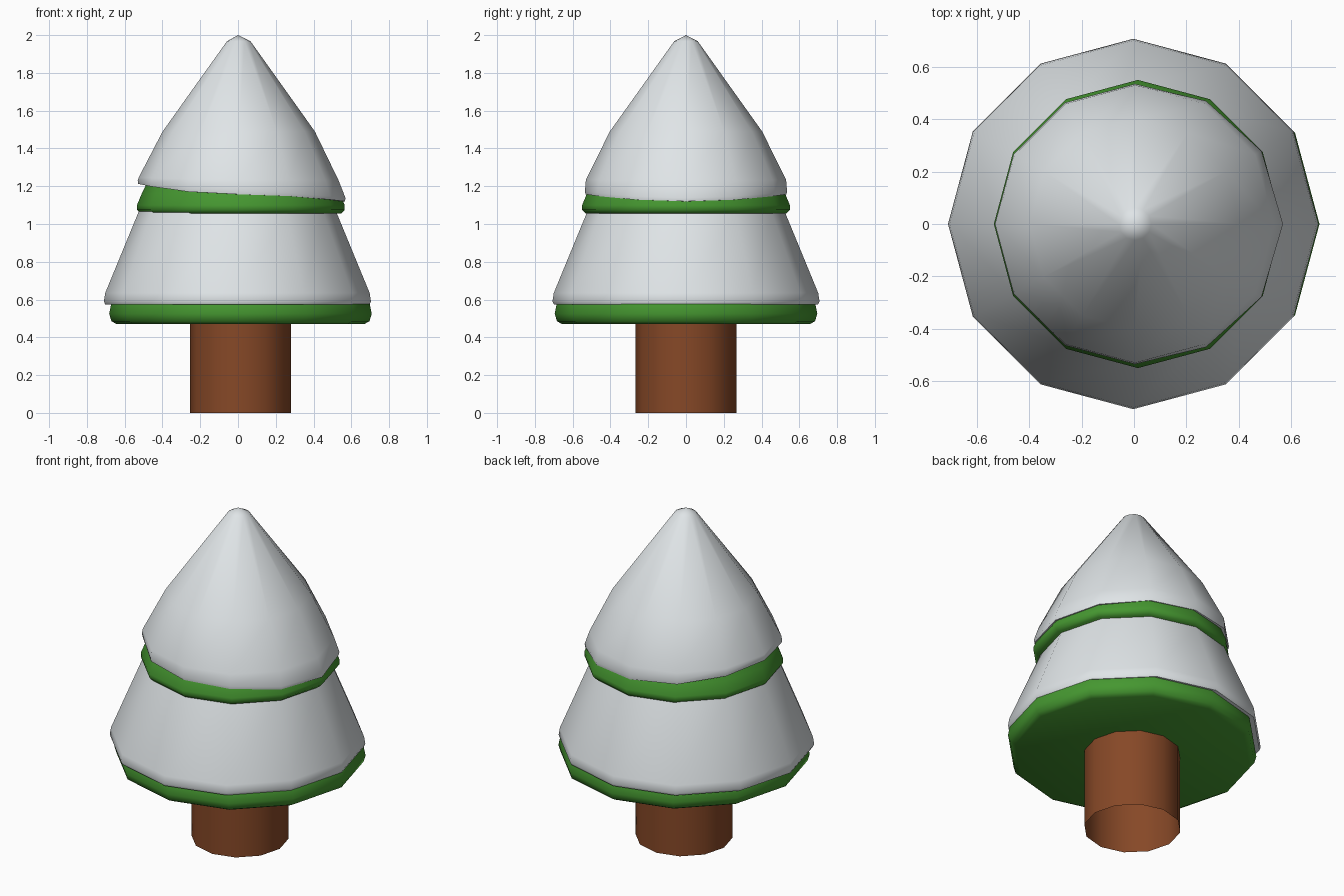
import bpy, bmesh, math

if "Cube" in bpy.data.objects:
    bpy.data.objects.remove(bpy.data.objects["Cube"])

SIDES = 12


def material(name, rgb):
    m = bpy.data.materials.new(name)
    m.diffuse_color = (*rgb, 1)
    m.use_nodes = True
    m.node_tree.nodes["Principled BSDF"].inputs["Base Color"].default_value = m.diffuse_color
    return m


snow = material("snow white", (0.76, 0.80, 0.82))
green = material("pine green", (0.06, 0.31, 0.03))
brown = material("bark brown", (0.24, 0.065, 0.02))


def lathe(name, profile, mat, cx, warp=None, cap_bottom=False):
    """Spin (radius, z) points, listed bottom to top, into a 12-sided part.
    warp(ring_index, angle) gives an (extra radius, extra z) offset."""
    bm = bmesh.new()
    rings = []
    for k, (r, z) in enumerate(profile):
        if r == 0:
            rings.append([bm.verts.new((cx if not warp else 0, 0, z))] * SIDES)
            continue
        ring = []
        for i in range(SIDES):
            a = math.tau * i / SIDES
            dr, dz = warp(k, a) if warp else (0, 0)
            ring.append(bm.verts.new((cx + (r + dr) * math.cos(a),
                                      (r + dr) * math.sin(a), z + dz)))
        rings.append(ring)
    for lo, hi in zip(rings, rings[1:]):
        for i in range(SIDES):
            j = (i + 1) % SIDES
            if hi[i] is hi[j]:
                bm.faces.new((lo[i], lo[j], hi[i]))
            else:
                bm.faces.new((lo[i], lo[j], hi[j], hi[i]))
    if cap_bottom:
        bm.faces.new(rings[0][::-1])
    me = bpy.data.meshes.new(name)
    bm.to_mesh(me)
    bm.free()
    me.materials.append(mat)
    ob = bpy.data.objects.new(name, me)
    bpy.context.collection.objects.link(ob)
    bpy.ops.object.select_all(action='DESELECT')
    ob.select_set(True)
    bpy.context.view_layer.objects.active = ob
    bpy.ops.object.shade_smooth_by_angle(angle=math.radians(50))
    return ob


# Trunk, open at the bottom
lathe("trunk", [(0.268, 0), (0.268, 0.48)], brown, 0.013)

# Green branch tiers
lathe("lower_branches", [(0.655, 0.47), (0.683, 0.485), (0.695, 0.525),
                         (0.685, 0.575), (0.50, 1.03)],
      green, 0.013, cap_bottom=True)
lathe("upper_branches", [(0.53, 1.055), (0.55, 1.075), (0.55, 1.10),
                         (0.525, 1.16), (0.49, 1.23), (0.36, 1.47), (0, 1.9)],
      green, 0.015, cap_bottom=True)

# Lower snow layer with a turned-under rim
lathe("lower_snow", [(0.66, 0.572), (0.70, 0.575), (0.707, 0.59),
                     (0.70, 0.635), (0.527, 1.055), (0.50, 1.12)],
      snow, -0.003)


# Upper snow cap: rim sags at +x and lifts at -x
def sag(k, a):
    c = math.cos(a)
    w = (1, 1, 1, 0.2, 0)[min(k, 3) if k < 4 else 4]
    dz = -0.037 * c ** 2 if c > 0 else 0.055 * c ** 2
    dr = 0.03 * max(c, 0) ** 2 if k < 3 else 0
    return dr, dz * w


lathe("upper_snow", [(0.49, 1.155), (0.532, 1.157), (0.535, 1.175),
                     (0.53, 1.235), (0.403, 1.49), (0.062, 1.968), (0, 2.0)],
      snow, 0.004, warp=sag)
